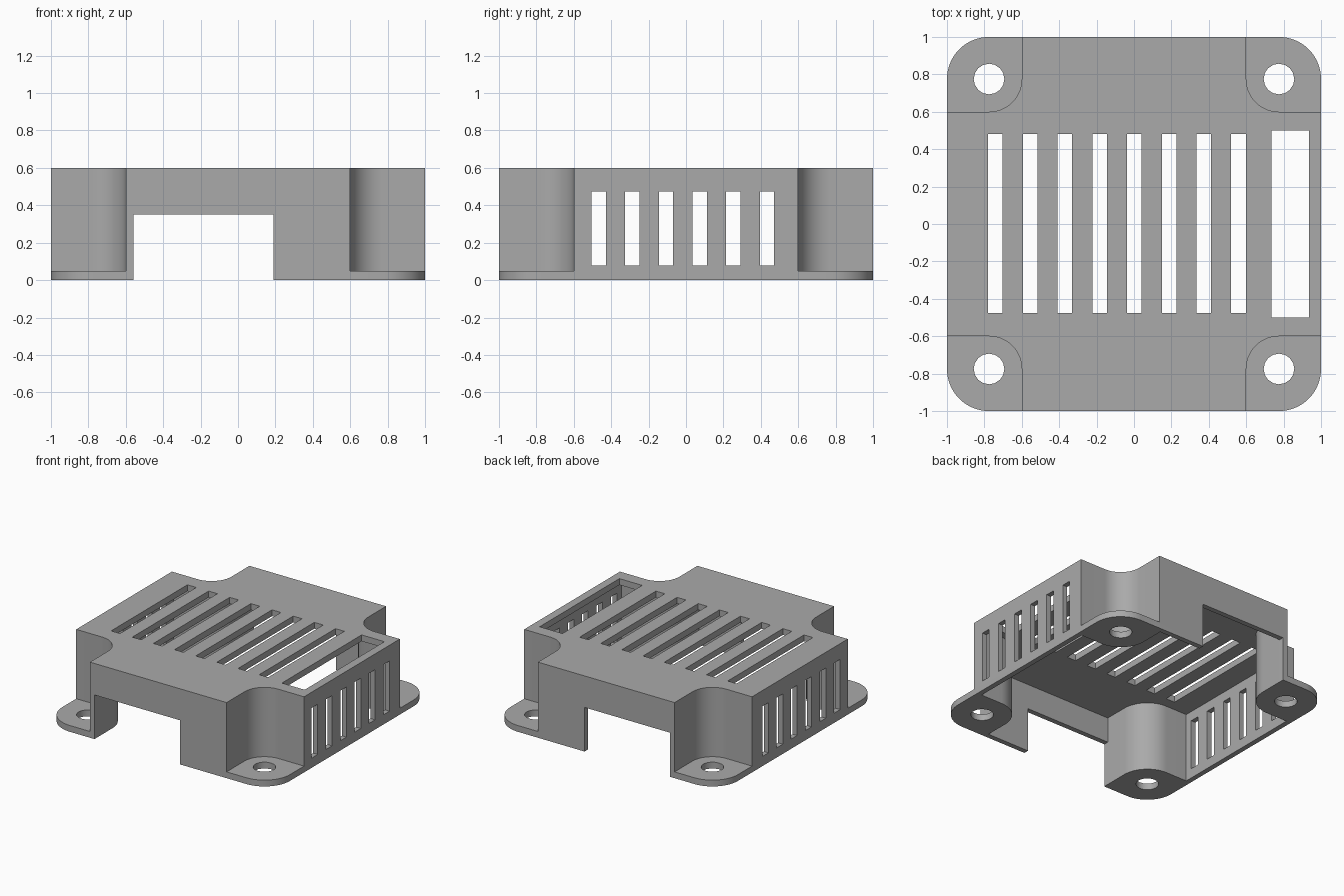
import bpy, bmesh, math
from math import cos, sin, pi
from mathutils import Matrix, Vector

cube = bpy.data.objects.get("Cube")
if cube:
    bpy.data.objects.remove(cube, do_unlink=True)

HEIGHT, WALL, ROOF, FOOT = 0.6, 0.04, 0.05, 0.05
BOSS = 0.775      # screw centre
CORNER = 0.6      # where the corner recesses begin
STEPS = 16


def arc(radius, start, end):
    """Points of an arc around the screw centre."""
    angles = [start + (end - start) * i / STEPS for i in range(STEPS + 1)]
    return [(BOSS + radius * cos(t), BOSS + radius * sin(t)) for t in angles]


def turned(points, quarter):
    rot = Matrix.Rotation(quarter * pi / 2, 2)
    return [tuple(rot @ Vector(p)) for p in points]


def ring(points):
    return [p for q in range(4) for p in turned(points, q)]


def prism(bm, points, low, high):
    face = bm.faces.new([bm.verts.new((x, y, low)) for x, y in points])
    out = bmesh.ops.extrude_face_region(bm, geom=[face])["geom"]
    top = [v for v in out if isinstance(v, bmesh.types.BMVert)]
    bmesh.ops.translate(bm, verts=top, vec=(0, 0, high - low))


def box(bm, x0, x1, y0, y1, z0, z1):
    prism(bm, [(x0, y0), (x1, y0), (x1, y1), (x0, y1)], z0, z1)


def finish(bm, name):
    bmesh.ops.recalc_face_normals(bm, faces=bm.faces)
    mesh = bpy.data.meshes.new(name)
    bm.to_mesh(mesh)
    bm.free()
    obj = bpy.data.objects.new(name, mesh)
    bpy.context.collection.objects.link(obj)
    return obj


# Rounded block that becomes the cover
bm = bmesh.new()
prism(bm, ring(arc(1 - BOSS, 0, pi / 2)), 0, HEIGHT)
cover = finish(bm, "vented_cover")

# Corner recesses above the mounting feet
bm = bmesh.new()
recess = arc(BOSS - CORNER, 1.5 * pi, pi)
recess = [(1.2, CORNER)] + recess + [(CORNER, 1.2), (1.2, 1.2)]
for q in range(4):
    prism(bm, turned(recess, q), FOOT, HEIGHT + 0.1)
corner_cutter = finish(bm, "corner_cutter")

# Hollow inside, following the outer walls
bm = bmesh.new()
inner, side = CORNER - WALL, 1 - WALL
bay = [(side, inner)] + arc(BOSS - inner, 1.5 * pi, pi) + [(inner, side)]
prism(bm, ring(bay), -0.1, HEIGHT - ROOF)
cavity_cutter = finish(bm, "cavity_cutter")

# Cable notch through front and back
bm = bmesh.new()
box(bm, -inner, 0.19, -1.2, 1.2, -0.2, 0.35)
notch_cutter = finish(bm, "notch_cutter")

# Roof slots, roof opening, side slots and screw holes
bm = bmesh.new()
for i in range(8):
    x = -0.741 + 0.1857 * i
    box(bm, x - 0.039, x + 0.039, -0.477, 0.48, 0.5, 0.7)
box(bm, 0.735, 0.935, -0.5, 0.5, 0.5, 0.7)
for i in range(6):
    y = -0.467 + 0.18 * i
    box(bm, -1.2, 1.2, y - 0.038, y + 0.038, 0.077, 0.475)
hole = arc(0.082, 0, 2 * pi)[:-1]
for q in range(4):
    prism(bm, turned(hole, q), -0.1, 0.2)
vent_cutter = finish(bm, "vent_cutter")

# Carve the block, then drop the cutters
cutters = [corner_cutter, cavity_cutter, notch_cutter, vent_cutter]
for cutter in cutters:
    cutter.hide_render = True
    mod = cover.modifiers.new(cutter.name, "BOOLEAN")
    mod.operation, mod.solver, mod.object = "DIFFERENCE", "EXACT", cutter
graph = bpy.context.evaluated_depsgraph_get()
carved = bpy.data.meshes.new_from_object(cover.evaluated_get(graph))
cover.modifiers.clear()
cover.data = carved
for cutter in cutters:
    bpy.data.objects.remove(cutter, do_unlink=True)

# Grey plastic
grey = bpy.data.materials.new("grey_plastic")
grey.use_nodes = True
colour = (0.4, 0.4, 0.4, 1)
grey.diffuse_color = colour
grey.node_tree.nodes["Principled BSDF"].inputs["Base Color"].default_value = colour
cover.data.materials.clear()
cover.data.materials.append(grey)

bpy.ops.object.select_all(action="DESELECT")
cover.select_set(True)
bpy.context.view_layer.objects.active = cover
bpy.ops.object.shade_smooth_by_angle(angle=math.radians(30))
